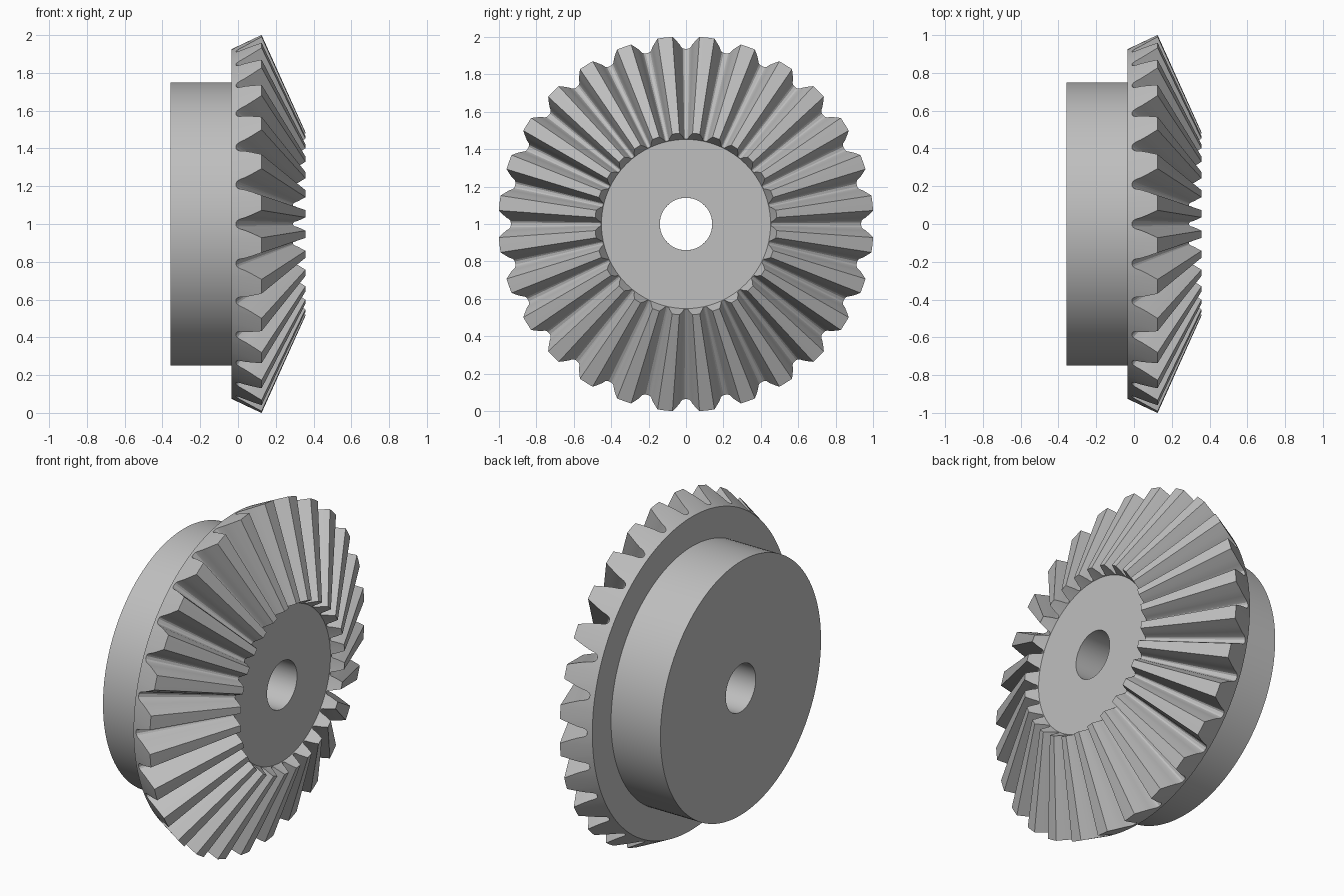
import bpy
import bmesh
from math import sin, cos, pi, radians

cube = bpy.data.objects.get("Cube")
if cube:
    bpy.data.objects.remove(cube, do_unlink=True)

steel = bpy.data.materials.new("plain_grey")
steel.use_nodes = True
grey = (0.52, 0.52, 0.52, 1)
steel.diffuse_color = grey
steel.node_tree.nodes["Principled BSDF"].inputs["Base Color"].default_value = grey

TEETH = 28
APEX = 0.576          # point on the axle where all tooth lines meet
INNER = 0.485         # size of the small tooth end against the large end
ROOT = (-0.01, 0.937)  # (along axle, radius)
TIP = (0.125, 1.003)
BORE = 0.14
BACK = -0.035

# Half of a tooth: (height fraction, half width), root fillet to tip
FLANK = [(0, 0.097), (0.04, 0.088), (0.13, 0.081), (0.35, 0.074),
         (0.6, 0.062), (0.8, 0.051), (1, 0.040)]


def tooth_ring():
    """Outline of all teeth at the large end as (along axle, radius, angle)."""
    half = [(h, w) for h, w in FLANK]
    outline = [(h, -w) for h, w in half] + [(1, 0)] + [(h, w) for h, w in reversed(half)]
    ring = []
    for i in range(TEETH):
        centre = (i + 0.5) * 2 * pi / TEETH
        for h, w in outline:
            x = ROOT[0] + h * (TIP[0] - ROOT[0])
            r = ROOT[1] + h * (TIP[1] - ROOT[1])
            ring.append((x, r, centre + w / r))
    return ring


def circle(x, r, angles):
    return [(x, r, a) for a in angles]


def loft(name, rings):
    """Join equal-length rings around the axle into one closed skin."""
    bm = bmesh.new()
    loops = [[bm.verts.new((x, r * sin(a), 1 + r * cos(a))) for x, r, a in ring]
             for ring in rings]
    n = len(loops[0])
    for k, loop in enumerate(loops):
        after = loops[(k + 1) % len(loops)]
        for i in range(n):
            j = (i + 1) % n
            bm.faces.new((loop[i], loop[j], after[j], after[i]))
    bmesh.ops.recalc_face_normals(bm, faces=bm.faces)
    mesh = bpy.data.meshes.new(name)
    bm.to_mesh(mesh)
    bm.free()
    mesh.materials.append(steel)
    obj = bpy.data.objects.new(name, mesh)
    bpy.context.collection.objects.link(obj)
    bpy.ops.object.select_all(action='DESELECT')
    obj.select_set(True)
    bpy.context.view_layer.objects.active = obj
    bpy.ops.object.shade_smooth_by_angle(angle=radians(25))
    return obj


# Toothed wheel: teeth taper towards the apex, with a flat front and back
large_end = tooth_ring()
small_end = [(APEX + (x - APEX) * INNER, r * INNER, a) for x, r, a in large_end]
angles = [a for x, r, a in large_end]
FRONT = 0.288
loft("toothed_wheel", [
    circle(FRONT, BORE, angles),
    circle(FRONT, 0.452, angles),
    small_end,
    large_end,
    circle(BACK, 0.925, angles),
    circle(BACK, BORE, angles),
])

# Hub behind the wheel, with the same bore
even = [i * 2 * pi / 128 for i in range(128)]
loft("hub", [
    circle(BACK, BORE, even),
    circle(BACK, 0.75, even),
    circle(-0.358, 0.75, even),
    circle(-0.358, BORE, even),
])
